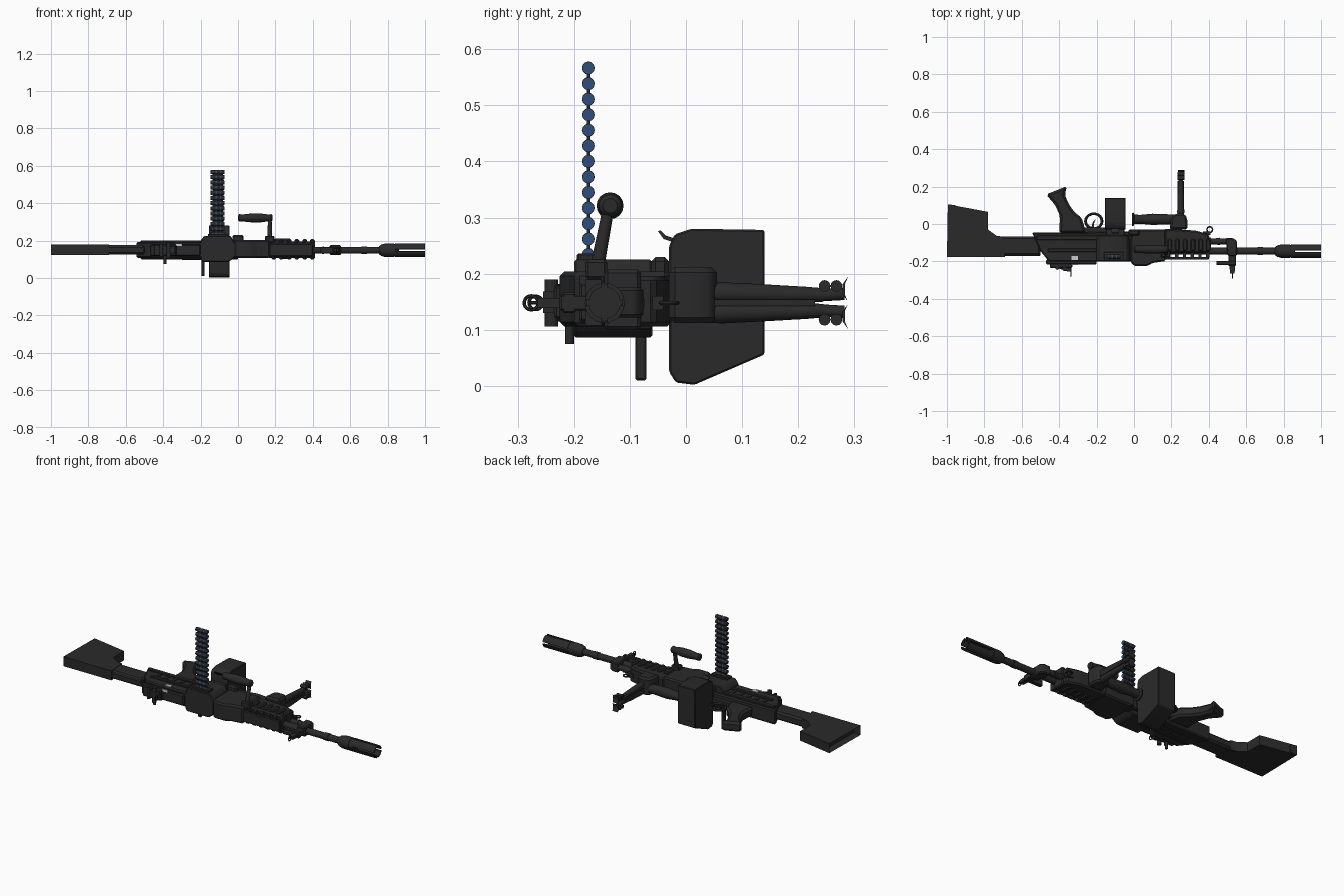
import bpy, bmesh, math
from mathutils import Vector

def material(name, c):
    m = bpy.data.materials.new(name)
    m.diffuse_color = (*c, 1)
    return m

BLACK = material("gunmetal black", (0.023, 0.023, 0.024))
BLUE = material("cartridge blue", (0.027, 0.075, 0.2))
PALE = material("pale grey", (0.6, 0.6, 0.62))
AY, AZ = -0.145, 0.148      # barrel axis

def finish(name, bm, mat=BLACK):
    bmesh.ops.recalc_face_normals(bm, faces=bm.faces)
    me = bpy.data.meshes.new(name)
    bm.to_mesh(me)
    bm.free()
    me.materials.append(mat)
    ob = bpy.data.objects.new(name, me)
    bpy.context.collection.objects.link(ob)
    return ob

def prism(name, pts, a, b, axis="z", bevel=0.0, mat=BLACK, hollow=None):
    """Extrude an outline from a to b along the given axis."""
    place = {"z": lambda u, v, w: (u, v, w), "x": lambda u, v, w: (w, u, v),
             "y": lambda u, v, w: (u, w, v)}[axis]
    bm = bmesh.new()
    lo = [bm.verts.new(place(u, v, a)) for u, v in pts]
    hi = [bm.verts.new(place(u, v, b)) for u, v in pts]
    bm.faces.new(lo[::-1])
    bm.faces.new(hi)
    n = len(pts)
    for i in range(n):
        j = (i + 1) % n
        bm.faces.new((lo[i], lo[j], hi[j], hi[i]))
    bmesh.ops.recalc_face_normals(bm, faces=bm.faces)
    if hollow:              # sink the rear face into the part
        rear = [f for f in bm.faces if f.normal.x < -0.9]
        bmesh.ops.inset_region(bm, faces=rear, thickness=0.006)
        bmesh.ops.translate(bm, verts=list({v for f in rear for v in f.verts}), vec=(hollow, 0, 0))
    elif bevel:
        bmesh.ops.bevel(bm, geom=bm.edges[:], offset=bevel, segments=1, affect="EDGES")
    return finish(name, bm, mat)

def box(name, x0, x1, y0, y1, z0, z1, bevel=0.0, mat=BLACK):
    return prism(name, [(x0, y0), (x1, y0), (x1, y1), (x0, y1)], z0, z1, "z", bevel, mat)

def lathe(name, p0, p1, profile, seg=16, mat=BLACK):
    """Turn (distance 0..1, radius) pairs around the line p0-p1."""
    p0, p1 = Vector(p0), Vector(p1)
    d = p1 - p0
    q = d.to_track_quat("Z", "Y")
    bm = bmesh.new()
    rings = []
    for t, r in profile:
        rings.append([bm.verts.new(p0 + d * t + q @ Vector((r * math.cos(k * math.tau / seg),
                      r * math.sin(k * math.tau / seg), 0))) for k in range(seg)])
    for a, b in zip(rings, rings[1:]):
        for k in range(seg):
            j = (k + 1) % seg
            bm.faces.new((a[k], a[j], b[j], b[k]))
    bm.faces.new(rings[0][::-1])
    bm.faces.new(rings[-1])
    return finish(name, bm, mat)

def rod(name, p0, p1, r, r2=None, seg=16, mat=BLACK):
    return lathe(name, p0, p1, [(0, r), (1, r if r2 is None else r2)], seg, mat)

def ring(name, loc, R, r, rot=(0, 0, 0), sx=1.0):
    bpy.ops.mesh.primitive_torus_add(location=loc, rotation=rot, major_radius=R, minor_radius=r,
                                     major_segments=20, minor_segments=6)
    ob = bpy.context.object
    ob.name = name
    ob.scale.x = sx
    ob.data.materials.append(BLACK)

# Shoulder stock with sunken butt, and stock neck
prism("stock", [(-1, -0.177), (-0.69, -0.177), (-0.70, -0.068), (-0.735, -0.063), (-0.78, -0.03),
      (-0.78, 0.065), (-0.995, 0.105)], 0.123, 0.178, hollow=0.04)
box("stock_neck", -0.71, -0.5, -0.168, -0.068, 0.126, 0.175, 0.01)
box("stock_ridge", -0.7, -0.5, -0.172, -0.14, 0.132, 0.168, 0.005)

# Receiver
prism("receiver", [(-0.545, -0.045), (-0.50, -0.145), (-0.455, -0.20), (-0.19, -0.20), (0.0, -0.20),
      (0.0, -0.04), (-0.3, -0.045)], 0.108, 0.192, bevel=0.006)
box("receiver_lower_rail", -0.52, 0.0, -0.085, -0.06, 0.1, 0.2, 0.003)
box("receiver_upper_rail", -0.46, -0.2, -0.15, -0.13, 0.1, 0.2, 0.003)
for i in range(5):
    box("receiver_rib", -0.44 + i * 0.05, -0.425 + i * 0.05, -0.125, -0.09, 0.103, 0.197)
box("top_cover", -0.47, -0.2, -0.217, -0.19, 0.118, 0.18, 0.006)
box("pale_label_side", -0.335, -0.30, -0.193, -0.172, 0.189, 0.196, mat=PALE)
box("pale_label_top", -0.335, -0.30, -0.22, -0.214, 0.172, 0.185, mat=PALE)

# Rear sight
box("rear_sight_base", -0.45, -0.33, -0.235, -0.21, 0.12, 0.178, 0.004)
prism("rear_sight_leaf", [(-0.44, -0.225), (-0.35, -0.255), (-0.335, -0.255), (-0.335, -0.225)], 0.13, 0.168)
rod("rear_sight_drum", (-0.37, -0.24, 0.106), (-0.37, -0.24, 0.19), 0.012)
rod("rear_sight_screw", (-0.41, -0.235, 0.115), (-0.41, -0.235, 0.182), 0.01)
ring("rear_sight_ring", (-0.338, -0.268, AZ), 0.012, 0.003, (0, math.pi / 2, 0))
rod("side_knob", (-0.39, -0.208, 0.075), (-0.39, -0.208, 0.12), 0.008)

# Feed tray and its cover
prism("feed_tray", [(-0.20, 0.1), (-0.19, 0.086), (-0.05, 0.086), (-0.02, 0.108), (-0.02, 0.19),
      (-0.04, 0.225), (-0.18, 0.225), (-0.20, 0.2)], -0.2, -0.06, "y", bevel=0.004)
prism("feed_cover_front", [(-0.02, -0.2), (0.0, -0.225), (0.07, -0.225), (0.1, -0.208), (0.17, -0.198),
      (0.17, -0.03), (-0.02, -0.03)], 0.106, 0.204, bevel=0.008)
box("feed_slot_lip", -0.16, -0.055, -0.195, -0.15, 0.22, 0.236, 0.003)
box("side_latch", -0.03, 0.03, -0.062, -0.03, 0.11, 0.23, 0.008)
box("charging_handle", -0.195, -0.178, -0.09, -0.07, 0.01, 0.12, 0.003)
box("charging_slide", -0.3, -0.17, -0.1, -0.065, 0.095, 0.115, 0.003)

# Cartridge belt: blue cartridges in black links
for i in range(13):
    z = 0.234 + i * 0.0277
    rod("cartridge", (-0.14, -0.174, z), (-0.072, -0.174, z), 0.0105, seg=12, mat=BLUE)
    rod("cartridge_rear", (-0.146, -0.174, z), (-0.139, -0.174, z), 0.0108, seg=12)
    for x in (-0.137, -0.112, -0.09):
        rod("belt_link", (x, -0.174, z), (x + 0.016, -0.174, z), 0.0118, seg=12)
box("belt_joiner", -0.135, -0.08, -0.177, -0.171, 0.2, 0.567)

# Ammunition box under the receiver
prism("ammunition_box", [(-0.03, 0.025), (-0.018, 0.006), (0.015, 0.002), (0.14, 0.056), (0.14, 0.278),
      (0.01, 0.28), (-0.02, 0.27), (-0.03, 0.25)], -0.156, -0.045, "x", bevel=0.003)
box("box_mount", -0.15, -0.05, -0.065, -0.02, 0.11, 0.215, 0.004)
prism("box_latch", [(-0.02, 0.255), (-0.04, 0.262), (-0.05, 0.276), (-0.045, 0.277), (-0.036, 0.268),
      (-0.018, 0.262)], -0.12, -0.08, "x")

# Pistol grip, trigger and guard
prism("pistol_grip", [(-0.40, -0.05), (-0.255, -0.05), (-0.28, 0.035), (-0.315, 0.06), (-0.345, 0.10),
      (-0.37, 0.155), (-0.358, 0.203), (-0.47, 0.158), (-0.42, 0.10), (-0.395, 0.04)], 0.12, 0.176, bevel=0.012)
ring("trigger_guard", (-0.215, 0.015, AZ), 0.04, 0.007, sx=1.1)
prism("trigger", [(-0.235, -0.04), (-0.215, -0.04), (-0.215, 0.0), (-0.205, 0.025), (-0.22, 0.01)], 0.142, 0.154)
box("guard_mount", -0.27, -0.15, -0.05, -0.02, 0.128, 0.168)

# Carry handle on the side
rod("carry_handle_post", (0.17, -0.162, 0.19), (0.17, -0.137, 0.32), 0.013, 0.01)
lathe("carry_handle", (0.0, -0.135, 0.321), (0.185, -0.135, 0.321),
      [(0, 0.012), (0.03, 0.02), (0.15, 0.019), (0.4, 0.024), (0.65, 0.024), (0.88, 0.018), (0.96, 0.02), (1, 0.013)])
box("carry_handle_clamp", 0.145, 0.195, -0.18, -0.14, 0.19, 0.225, 0.005)

# Heat shield: lower half, top rail, and pillars leaving open vents
prism("handguard", [(0.16, -0.155), (0.4, -0.155), (0.4, -0.055), (0.33, -0.035), (0.16, -0.025)],
      0.106, 0.196, bevel=0.008)
box("handguard_top_rail", 0.16, 0.4, -0.19, -0.176, 0.115, 0.182, 0.004)
for i in range(6):
    x = 0.178 + i * 0.0415
    box("vent_pillar", x, x + 0.018, -0.18, -0.15, 0.108, 0.19)
    box("handguard_rib", x, x + 0.025, -0.145, -0.08, 0.1, 0.207, 0.006)
ring("sling_loop", (0.405, -0.03, AZ), 0.015, 0.004)
box("sling_loop_base", 0.37, 0.41, -0.06, -0.04, 0.135, 0.16)

# Barrel and gas tube
rod("barrel", (0.15, AY, AZ), (0.78, AY, AZ), 0.0185)
rod("barrel_collar", (0.66, AY, AZ), (0.69, AY, AZ), 0.021)
rod("gas_tube", (0.38, -0.093, AZ), (0.53, -0.093, AZ), 0.016)
lathe("gas_regulator", (0.39, -0.093, AZ), (0.46, -0.093, AZ), [(0, 0.02), (0.3, 0.02), (0.31, 0.013), (1, 0.02)])
prism("gas_block", [(0.5, -0.17), (0.55, -0.17), (0.55, -0.09), (0.53, -0.076), (0.49, -0.076)],
      0.122, 0.175, bevel=0.005)

# Front sight
box("front_sight_base", 0.44, 0.545, -0.22, -0.197, 0.13, 0.166, 0.003)
box("front_sight_bracket", 0.505, 0.545, -0.225, -0.16, 0.134, 0.162, 0.003)
prism("front_sight_post", [(0.508, -0.2), (0.542, -0.2), (0.538, -0.265), (0.514, -0.265)], 0.139, 0.157)
ring("front_sight_ring", (0.526, -0.276, AZ), 0.0125, 0.003, (0, math.pi / 2, 0))
rod("front_sight_blade", (0.526, -0.262, AZ), (0.526, -0.28, AZ), 0.003, seg=8)

# Flash hider: collar and four prongs with slots between
lathe("flash_hider_collar", (0.755, AY, AZ), (0.86, AY, AZ),
      [(0, 0.022), (0.1, 0.03), (0.3, 0.036), (0.75, 0.036), (0.76, 0.033), (1, 0.033)])
for k in range(4):
    angs = [math.radians(45 + 90 * k + d) for d in (-36, -18, 0, 18, 36)]
    arc = [(AY + 0.036 * math.cos(a), AZ + 0.036 * math.sin(a)) for a in angs]
    arc += [(AY + 0.028 * math.cos(a), AZ + 0.028 * math.sin(a)) for a in angs[::-1]]
    prism("flash_hider_prong", arc, 0.84, 1.0, "x")

# Folded horizontal grip and hinge
lathe("horizontal_grip", (-0.012, 0.025, AZ), (0.23, 0.025, AZ),
      [(0, 0.034), (0.04, 0.036), (0.06, 0.025), (0.2, 0.024), (0.45, 0.03), (0.8, 0.027), (1, 0.024)])
prism("bipod_hinge", [(0.19, -0.03), (0.285, -0.03), (0.285, 0.03), (0.27, 0.055), (0.22, 0.055), (0.2, 0.04)],
      0.112, 0.212, bevel=0.01)

# Bipod legs mirrored about the gun's middle plane, with curved feet
box("bipod_spine", 0.232, 0.268, 0.04, 0.23, 0.142, 0.154)
for s in (-1, 1):
    lathe("bipod_leg", (0.25, 0.045, AZ + s * 0.018), (0.25, 0.245, AZ + s * 0.014),
          [(0, 0.018), (0.1, 0.019), (0.45, 0.017), (0.85, 0.014), (1, 0.012)], 12)
    rod("bipod_leg_tip", (0.25, 0.23, AZ + s * 0.013), (0.25, 0.282, AZ + s * 0.016), 0.011, seg=12)
    for y in (0.247, 0.268):
        rod("bipod_foot_pad", (0.233, y, AZ + s * 0.03), (0.27, y, AZ + s * 0.03), 0.0105, seg=12)
    prism("bipod_claw", [(0.288, AZ + s * 0.003), (0.279, AZ + s * 0.015), (0.279, AZ + s * 0.033),
          (0.289, AZ + s * 0.047), (0.283, AZ + s * 0.033), (0.283, AZ + s * 0.015)], 0.235, 0.27, "x")

# Smooth the round parts and keep hard edges
bpy.ops.object.select_all(action="SELECT")
bpy.context.view_layer.objects.active = bpy.context.selected_objects[0]
bpy.ops.object.shade_smooth_by_angle(angle=math.radians(32))
